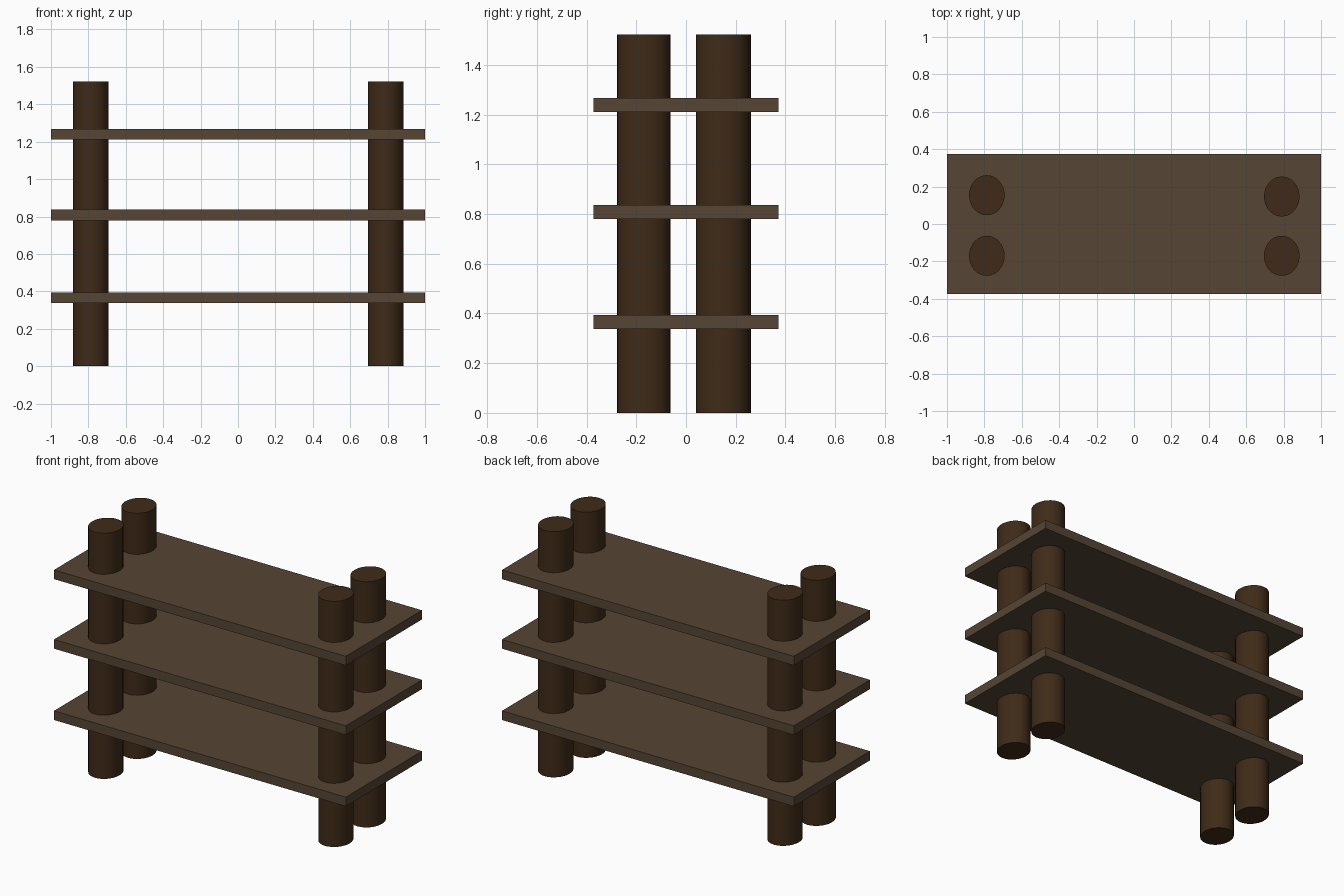
import bpy
import math

if "Cube" in bpy.data.objects:
    bpy.data.objects.remove(bpy.data.objects["Cube"])


def material(name, color):
    mat = bpy.data.materials.new(name)
    mat.diffuse_color = (*color, 1.0)
    mat.use_nodes = True
    mat.node_tree.nodes["Principled BSDF"].inputs["Base Color"].default_value = mat.diffuse_color
    return mat


dark_wood = material("dark_wood", (0.05, 0.024, 0.009))
board_wood = material("board_wood", (0.092, 0.06, 0.035))

HEIGHT = 1.522


def post(name, x, y):
    bpy.ops.mesh.primitive_cylinder_add(vertices=32, radius=1, depth=HEIGHT,
                                        location=(x, y, HEIGHT / 2))
    ob = bpy.context.object
    ob.name = name
    ob.scale = (0.095, 0.107, 1)
    bpy.ops.object.transform_apply(location=False, rotation=False, scale=True)
    bpy.ops.object.shade_smooth_by_angle(angle=math.radians(30))
    ob.data.materials.append(dark_wood)


def shelf(name, z):
    bpy.ops.mesh.primitive_cube_add(size=1, location=(0, 0, z))
    ob = bpy.context.object
    ob.name = name
    ob.scale = (2.0, 0.746, 0.057)
    bpy.ops.object.transform_apply(location=False, rotation=False, scale=True)
    ob.data.materials.append(board_wood)


# Four oval posts running through the boards
for name, x, y in (("front_left_post", -0.787, -0.17),
                   ("front_right_post", 0.79, -0.17),
                   ("back_left_post", -0.787, 0.154),
                   ("back_right_post", 0.79, 0.147)):
    post(name, x, y)

# Three shelf boards
for name, z in (("lower_shelf", 0.366), ("middle_shelf", 0.808), ("upper_shelf", 1.239)):
    shelf(name, z)
